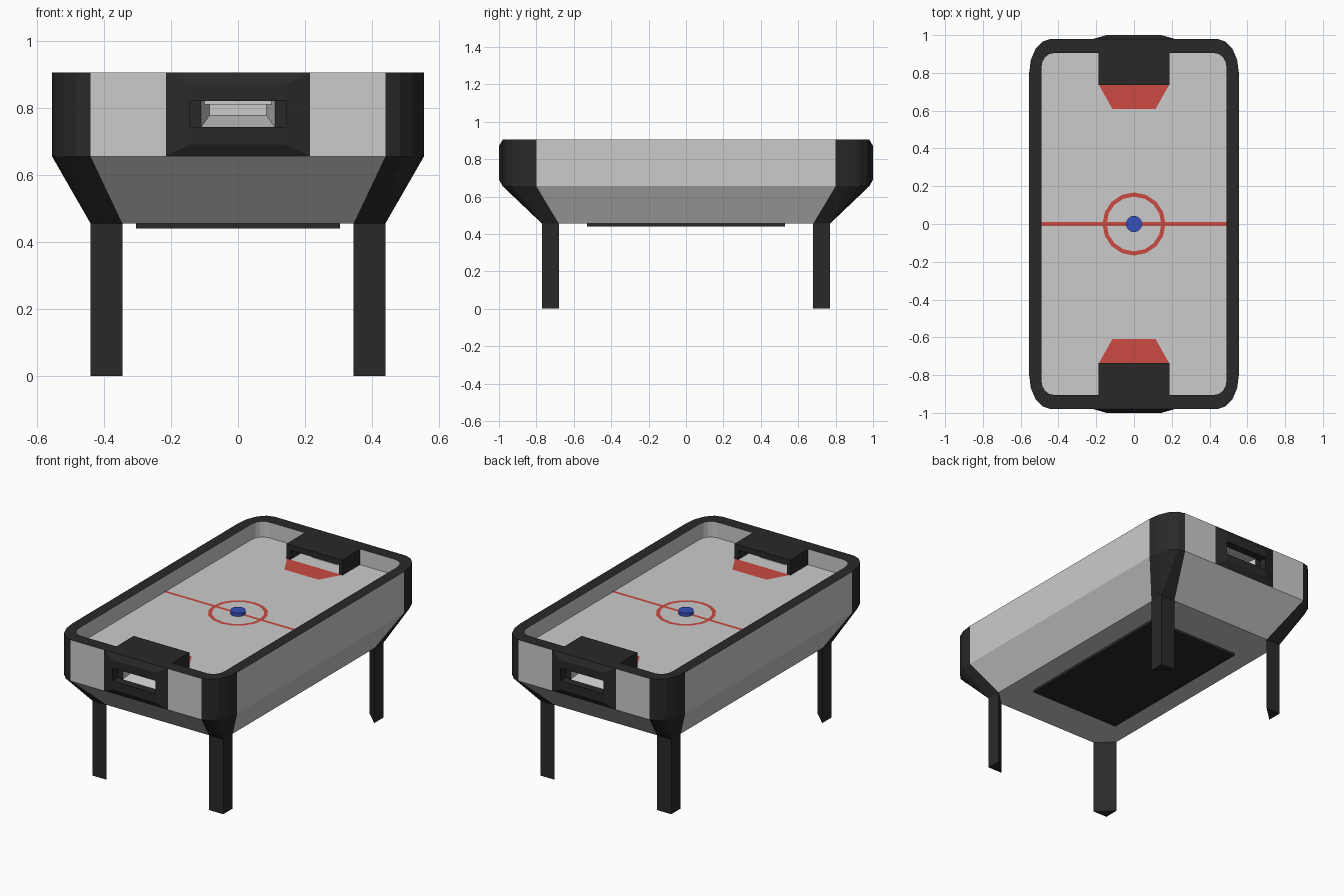
import bpy, bmesh, math
from mathutils import Vector

if "Cube" in bpy.data.objects:
    bpy.data.objects.remove(bpy.data.objects["Cube"])


def material(name, rgb):
    m = bpy.data.materials.new(name)
    m.diffuse_color = (*rgb, 1)
    m.use_nodes = True
    m.node_tree.nodes["Principled BSDF"].inputs["Base Color"].default_value = m.diffuse_color
    return m


BLACK = material("black", (0.022, 0.022, 0.022))
RED = material("red", (0.6, 0.07, 0.055))
BLUE = material("blue", (0.04, 0.08, 0.5))
MID = Vector((0, 0, 0.6))
TOP, WAIST, LOW, FIELD = 0.905, 0.655, 0.455, 0.81


def build(name, verts, faces, mat=None, mirror="", ref=None, sign=1):
    """Mesh whose faces point away from ref (or toward it if sign is -1)."""
    bm = bmesh.new()
    vs = [bm.verts.new(v) for v in verts]
    for f in faces:
        bm.faces.new([vs[i] for i in f])
    bmesh.ops.remove_doubles(bm, verts=bm.verts, dist=1e-5)
    bm.normal_update()
    if ref is None:
        bmesh.ops.recalc_face_normals(bm, faces=bm.faces)
    else:
        for f in bm.faces:
            if f.normal.dot(f.calc_center_median() - ref) * sign < 0:
                f.normal_flip()
    me = bpy.data.meshes.new(name)
    bm.to_mesh(me)
    bm.free()
    ob = bpy.data.objects.new(name, me)
    bpy.context.collection.objects.link(ob)
    if mat:
        me.materials.append(mat)
    if mirror:
        md = ob.modifiers.new("mirror", "MIRROR")
        md.use_axis = ("x" in mirror, "y" in mirror, False)
        md.use_mirror_merge = False
    return ob


def strips(n, rings, closed=True):
    """Quads joining consecutive rings of n points."""
    return [(r * n + i, r * n + (i + 1) % n, (r + 1) * n + (i + 1) % n, (r + 1) * n + i)
            for r in range(rings - 1) for i in range(n if closed else n - 1)]


def prism(name, pts, z0, z1, mat=None, mirror=""):
    n = len(pts)
    verts = [(x, y, z) for z in (z0, z1) for x, y in pts]
    faces = strips(n, 2) + [tuple(range(n)), tuple(range(n, 2 * n))]
    return build(name, verts, faces, mat, mirror)


def arc(hx, hy, cx, cy, seg=4):
    """Corner points in the +x +y quadrant, from side to end."""
    return [(cx + (hx - cx) * math.cos(math.pi / 2 * i / seg),
             cy + (hy - cy) * math.sin(math.pi / 2 * i / seg)) for i in range(seg + 1)]


def loop(corner):
    """Mirror a corner into a closed outline."""
    flip = corner[::-1]
    return (corner + [(-x, y) for x, y in flip] + [(-x, -y) for x, y in corner]
            + [(x, -y) for x, y in flip])


def circle(r, n):
    return [(r * math.cos(2 * math.pi * i / n), r * math.sin(2 * math.pi * i / n)) for i in range(n)]


def at(pts, z):
    return [(x, y, z) for x, y in pts]


def rect(hx, z0, z1, y):
    return [(-hx, y, z0), (hx, y, z0), (hx, y, z1), (-hx, y, z1)]


outer = arc(0.555, 0.98, 0.44, 0.80)
inner = arc(0.49, 0.905, 0.425, 0.83)

# cabinet sides, ends and underside
build("side_panels", [(x, y, z) for x, h, z in ((0.555, 0.8, TOP), (0.555, 0.8, WAIST), (0.44, 0.68, LOW))
                      for y in (-h, h)], [(0, 1, 3, 2), (2, 3, 5, 4)], None, "x", MID)
build("end_panels", [(0.215, 0.98, WAIST), (0.44, 0.98, WAIST), (0.44, 0.98, TOP), (0.215, 0.98, TOP)],
      [(0, 1, 2, 3)], None, "xy", MID)
build("end_slopes", [(-0.44, 0.98, WAIST), (0.44, 0.98, WAIST), (0.345, 0.77, LOW), (-0.345, 0.77, LOW)],
      [(0, 1, 2, 3)], None, "y", MID)
under = loop([(0.44, 0.68), (0.345, 0.77)])
build("underside", at(under, LOW), [tuple(range(8))], None, "", MID)
prism("bottom_plate", [(-0.305, -0.53), (0.305, -0.53), (0.305, 0.53), (-0.305, 0.53)], 0.44, LOW, BLACK)

# black corners flowing down into triangular legs
foot = [(0.44, 0.68), (0.44, 0.77), (0.44, 0.77), (0.44, 0.77), (0.345, 0.77)]
build("corner_covers", at(outer, TOP) + at(outer, WAIST) + at(foot, LOW),
      strips(5, 3, False), BLACK, "xy", MID)
prism("legs", [(0.44, 0.68), (0.44, 0.77), (0.345, 0.77)], 0, LOW, BLACK, "xy")

# rim, inner walls and playing field
lo, li = loop(outer), loop(inner)
n = len(lo)
build("rim", at(lo, TOP) + at(li, TOP), strips(n, 2), BLACK, "", MID)
build("inner_walls", at(li, TOP) + at(li, FIELD), strips(n, 2), None, "", MID, -1)
build("playing_field", at(li, FIELD), [tuple(range(n))], None, "", MID)

# red markings and puck
M = FIELD + 0.002
ring_n = 16
build("centre_ring", at(circle(0.167, ring_n), M) + at(circle(0.145, ring_n), M),
      strips(ring_n, 2), RED, "", MID)
build("centre_line", at([(-0.49, -0.01), (0.49, -0.01), (0.49, 0.01), (-0.49, 0.01)], M - 0.0005),
      [(0, 1, 2, 3)], RED, "", MID)
build("goal_creases", at([(-0.185, 0.735), (0.185, 0.735), (0.115, 0.61), (-0.115, 0.61)], M),
      [(0, 1, 2, 3)], RED, "y", MID)
prism("puck", circle(0.043, 16), FIELD, FIELD + 0.02, BLUE)

# goal hoods: arch profile, open toward the field
prof = [(-0.187, FIELD), (-0.187, TOP - 0.002), (0.187, TOP - 0.002), (0.187, FIELD),
        (0.165, FIELD), (0.165, 0.868), (-0.165, 0.868), (-0.165, FIELD)]
verts = [(x, y, z) for y in (0.735, 0.907) for x, z in prof]
caps = [(0, 1, 6, 7), (1, 2, 5, 6), (2, 3, 4, 5)]
build("goal_hoods", verts, strips(8, 2) + caps + [tuple(i + 8 for i in c) for c in caps], BLACK, "y")

# raised goal surrounds with return pocket
build("goal_surrounds", rect(0.215, WAIST, TOP, 0.98) + rect(0.145, 0.69, 0.87, 1.0)
      + rect(0.145, 0.742, 0.82, 1.0), strips(4, 3), BLACK, "y", MID)
pocket = Vector((0, 0.95, 0.78))
build("pocket_linings", rect(0.145, 0.742, 0.82, 1.0) + rect(0.145, 0.742, 0.82, 0.95)
      + rect(0.11, 0.742, 0.82, 0.95), strips(4, 3), BLACK, "y", Vector((0, 0.98, 0.78)), -1)
build("return_chutes", rect(0.11, 0.742, 0.82, 0.95) + rect(0.085, 0.777, 0.82, 0.83),
      strips(4, 2) + [(4, 5, 6, 7)], None, "y", Vector((0, 0.9, 0.79)), -1)
